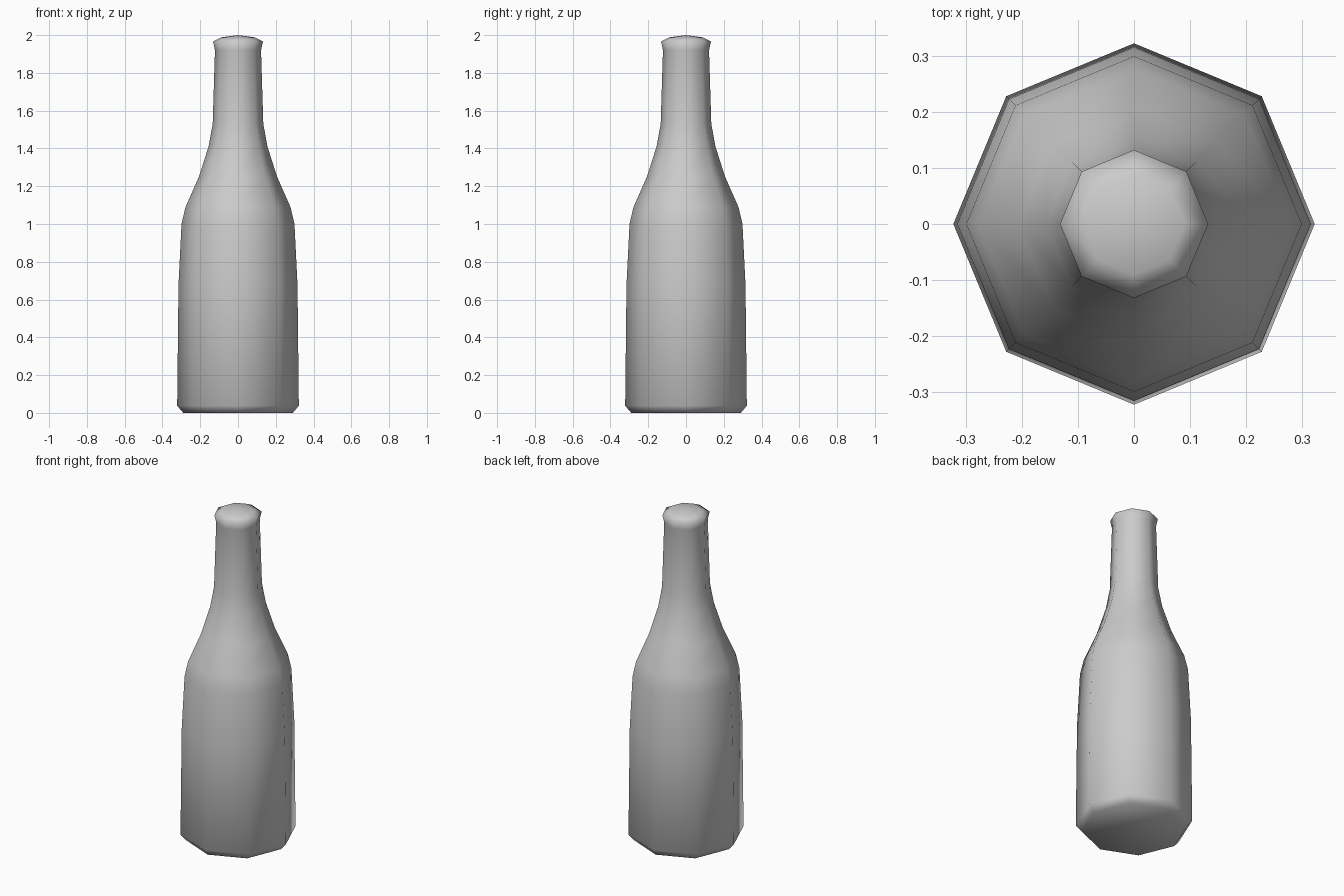
import bpy, bmesh
from math import cos, sin, pi

if "Cube" in bpy.data.objects:
    bpy.data.objects.remove(bpy.data.objects["Cube"])

SIDES = 8
# (radius, height) profile from base to cap rim
PROFILE = [(0.29, 0.0), (0.322, 0.038), (0.315, 0.68), (0.299, 1.0),
           (0.278, 1.09), (0.207, 1.25), (0.156, 1.41), (0.134, 1.53),
           (0.122, 1.92), (0.132, 1.966), (0.09, 1.988)]

bm = bmesh.new()
rings = [[bm.verts.new((r * cos(2 * pi * i / SIDES), r * sin(2 * pi * i / SIDES), z))
          for i in range(SIDES)] for r, z in PROFILE]

# Walls
for a, b in zip(rings, rings[1:]):
    for i in range(SIDES):
        j = (i + 1) % SIDES
        bm.faces.new((a[i], a[j], b[j], b[i]))

# Flat base and domed cap
bm.faces.new(rings[0][::-1])
apex = bm.verts.new((0, 0, 2.0))
for i in range(SIDES):
    bm.faces.new((rings[-1][i], rings[-1][(i + 1) % SIDES], apex))

for f in bm.faces:
    f.smooth = True

mesh = bpy.data.meshes.new("bottle")
bm.to_mesh(mesh)
bm.free()
bpy.context.collection.objects.link(bpy.data.objects.new("bottle", mesh))
